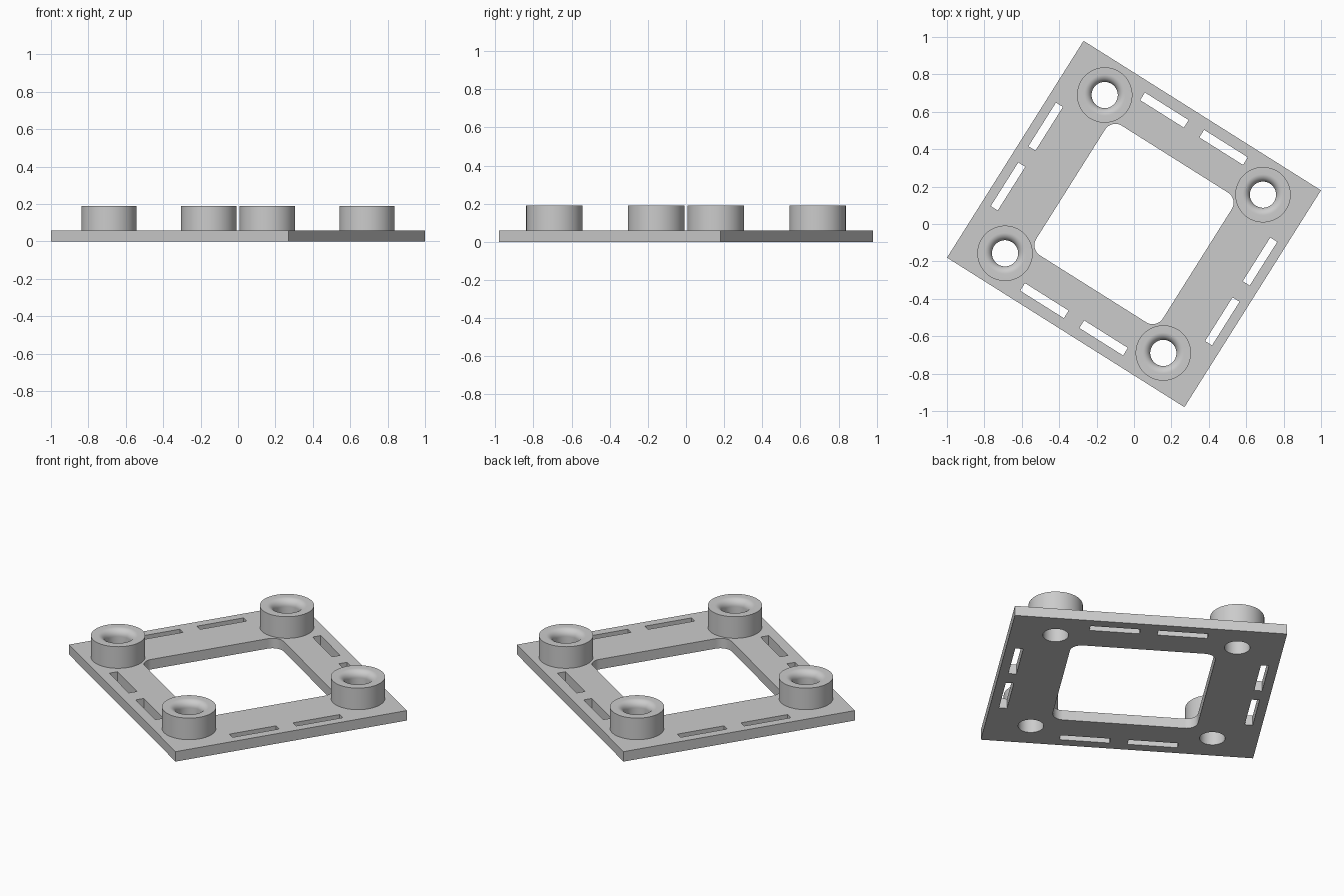
import bpy, bmesh
from math import sin, cos, pi, radians

cube = bpy.data.objects.get("Cube")
if cube:
    bpy.data.objects.remove(cube, do_unlink=True)

TURN = radians(-32.2)
PLATE_TOP, BOSS_TOP = 0.06, 0.19
BOSS_R, HOLE_R, LIP = 0.148, 0.07, 0.04
SIDES = 64
SIGNS = [(1, 1), (-1, 1), (-1, -1), (1, -1)]
BOSS_POS = 0.5

grey = bpy.data.materials.new("light grey")
grey.use_nodes = True
color = (0.6, 0.6, 0.6, 1)
grey.diffuse_color = color
grey.node_tree.nodes["Principled BSDF"].inputs["Base Color"].default_value = color


def finish(bm, name):
    """Turn a bmesh into a smooth-shaded object, rotated into place."""
    bmesh.ops.recalc_face_normals(bm, faces=bm.faces)
    mesh = bpy.data.meshes.new(name)
    bm.to_mesh(mesh)
    bm.free()
    mesh.materials.append(grey)
    obj = bpy.data.objects.new(name, mesh)
    bpy.context.collection.objects.link(obj)
    obj.rotation_euler.z = TURN
    bpy.ops.object.select_all(action='DESELECT')
    obj.select_set(True)
    bpy.context.view_layer.objects.active = obj
    bpy.ops.object.shade_smooth_by_angle(angle=radians(30))
    return obj


def rectangle(x, y, half_x, half_y):
    return [(x + sx * half_x, y + sy * half_y) for sx, sy in SIGNS]


def rounded_rectangle(half_x, half_y, r, steps=10):
    points = []
    for quarter, (sx, sy) in enumerate(SIGNS):
        for i in range(steps + 1):
            a = (quarter + i / steps) * pi / 2
            points.append((sx * (half_x - r) + r * cos(a), sy * (half_y - r) + r * sin(a)))
    return points


def circle(x, y, r):
    return [(x + r * cos(2 * pi * i / SIDES), y + r * sin(2 * pi * i / SIDES)) for i in range(SIDES)]


# Plate outline, central opening, screw holes and strap slots
loops = [rectangle(0, 0, 0.75, 0.685), rounded_rectangle(0.4, 0.41, 0.065)]
for sx, sy in SIGNS:
    loops.append(circle(sx * BOSS_POS, sy * BOSS_POS, HOLE_R))
    loops.append(rectangle(sx * 0.187, sy * 0.602, 0.138, 0.024))
    loops.append(rectangle(sx * 0.677, sy * 0.189, 0.022, 0.138))

bm = bmesh.new()
for loop in loops:
    verts = [bm.verts.new((x, y, 0)) for x, y in loop]
    for i, v in enumerate(verts):
        bm.edges.new((verts[i - 1], v))
bmesh.ops.triangle_fill(bm, edges=bm.edges[:], use_beauty=True, use_dissolve=False, normal=(0, 0, 1))
extruded = bmesh.ops.extrude_face_region(bm, geom=bm.faces[:], use_keep_orig=True)
top = [g for g in extruded["geom"] if isinstance(g, bmesh.types.BMVert)]
bmesh.ops.translate(bm, verts=top, vec=(0, 0, PLATE_TOP))
finish(bm, "base_plate")

# Round bosses with a rounded lip leading into the hole
profile = [(BOSS_R, PLATE_TOP), (BOSS_R, BOSS_TOP)]
for i in range(11):
    a = pi / 2 * (1 + i / 10)
    profile.append((HOLE_R + LIP + LIP * cos(a), BOSS_TOP - LIP + LIP * sin(a)))
profile.append((HOLE_R, PLATE_TOP))

names = ["back_left_boss", "back_right_boss", "front_right_boss", "front_left_boss"]
for name, (sx, sy) in zip(names, SIGNS):
    bm = bmesh.new()
    rings = [[bm.verts.new((x + sx * BOSS_POS, y + sy * BOSS_POS, z)) for x, y in circle(0, 0, r)]
             for r, z in profile]
    for low, high in zip(rings, rings[1:]):
        for i in range(SIDES):
            bm.faces.new((low[i - 1], low[i], high[i], high[i - 1]))
    finish(bm, name)
